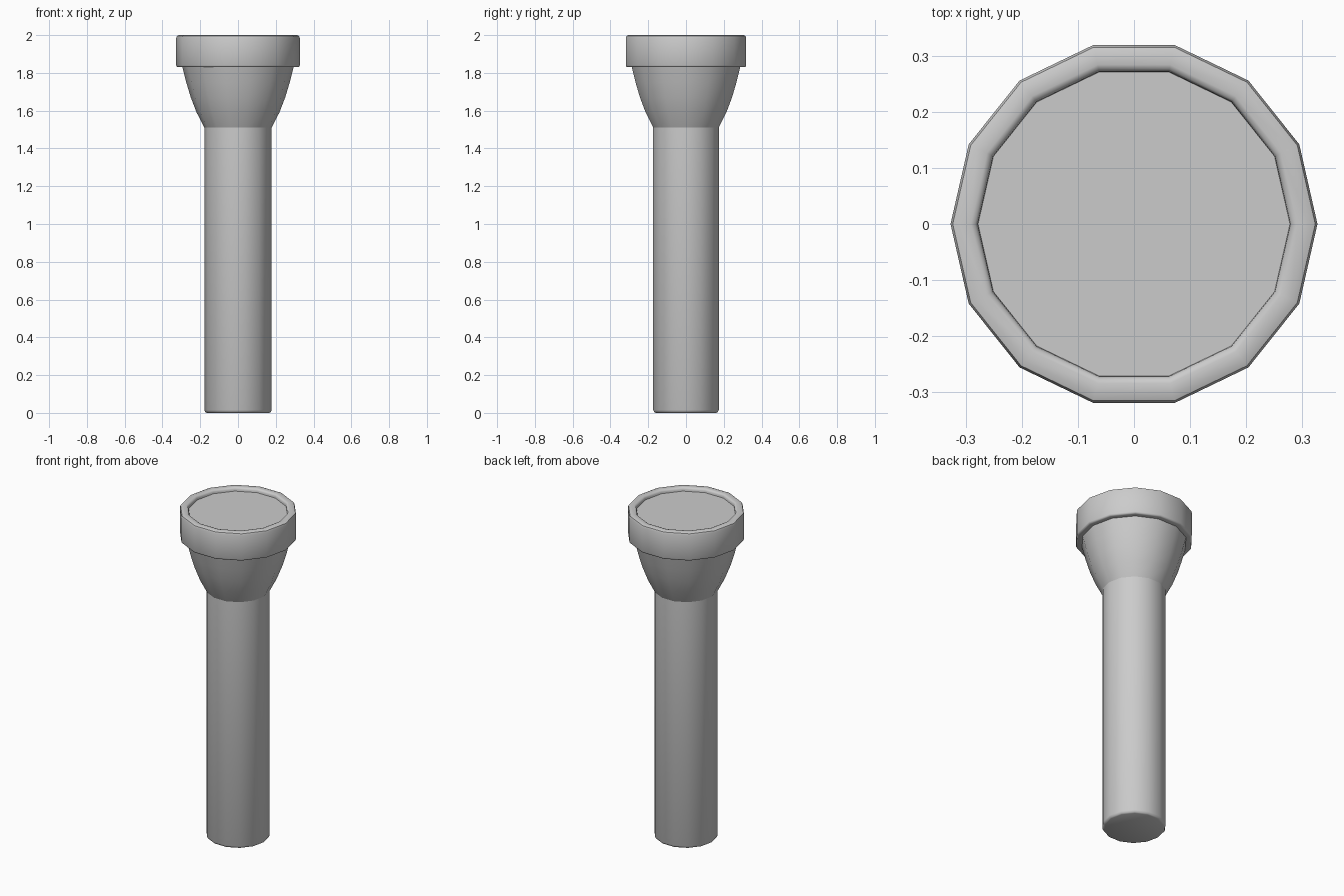
import bpy, bmesh, math

if "Cube" in bpy.data.objects:
    bpy.data.objects.remove(bpy.data.objects["Cube"])

SIDES = 14


def lathe(name, profile, cap_first=False, cap_last=False):
    """Revolve (radius, z) points around z, listed so that faces point outward."""
    bm = bmesh.new()
    rings = []
    for r, z in profile:
        rings.append([bm.verts.new((r * math.cos(math.tau * i / SIDES),
                                    r * math.sin(math.tau * i / SIDES), z))
                      for i in range(SIDES)])
    for a, b in zip(rings, rings[1:]):
        for i in range(SIDES):
            j = (i + 1) % SIDES
            bm.faces.new((a[i], a[j], b[j], b[i]))
    if cap_first:
        bm.faces.new(rings[0][::-1])
    if cap_last:
        bm.faces.new(rings[-1])
    mesh = bpy.data.meshes.new(name)
    bm.to_mesh(mesh)
    bm.free()
    obj = bpy.data.objects.new(name, mesh)
    bpy.context.collection.objects.link(obj)
    bpy.ops.object.select_all(action='DESELECT')
    obj.select_set(True)
    bpy.context.view_layer.objects.active = obj
    bpy.ops.object.shade_smooth_by_angle(angle=math.radians(50))
    return obj


# Handle tube with a softened bottom edge
lathe("handle", [(0.165, 0), (0.173, 0.004), (0.178, 0.015), (0.178, 1.51)],
      cap_first=True)

# Flared reflector housing
lathe("head", [(0.178, 1.51), (0.219, 1.59), (0.25, 1.67),
               (0.274, 1.75), (0.294, 1.83)])

# Rounded bezel ring with a recessed inner lip
lathe("bezel", [(0.294, 1.83), (0.317, 1.83), (0.324, 1.833), (0.327, 1.84),
                (0.327, 1.985), (0.323, 1.996), (0.312, 2.0),
                (0.291, 2.0), (0.283, 1.997), (0.279, 1.988), (0.278, 1.978)])

# Flat lens
lathe("lens", [(0.278, 1.978)], cap_last=True)
